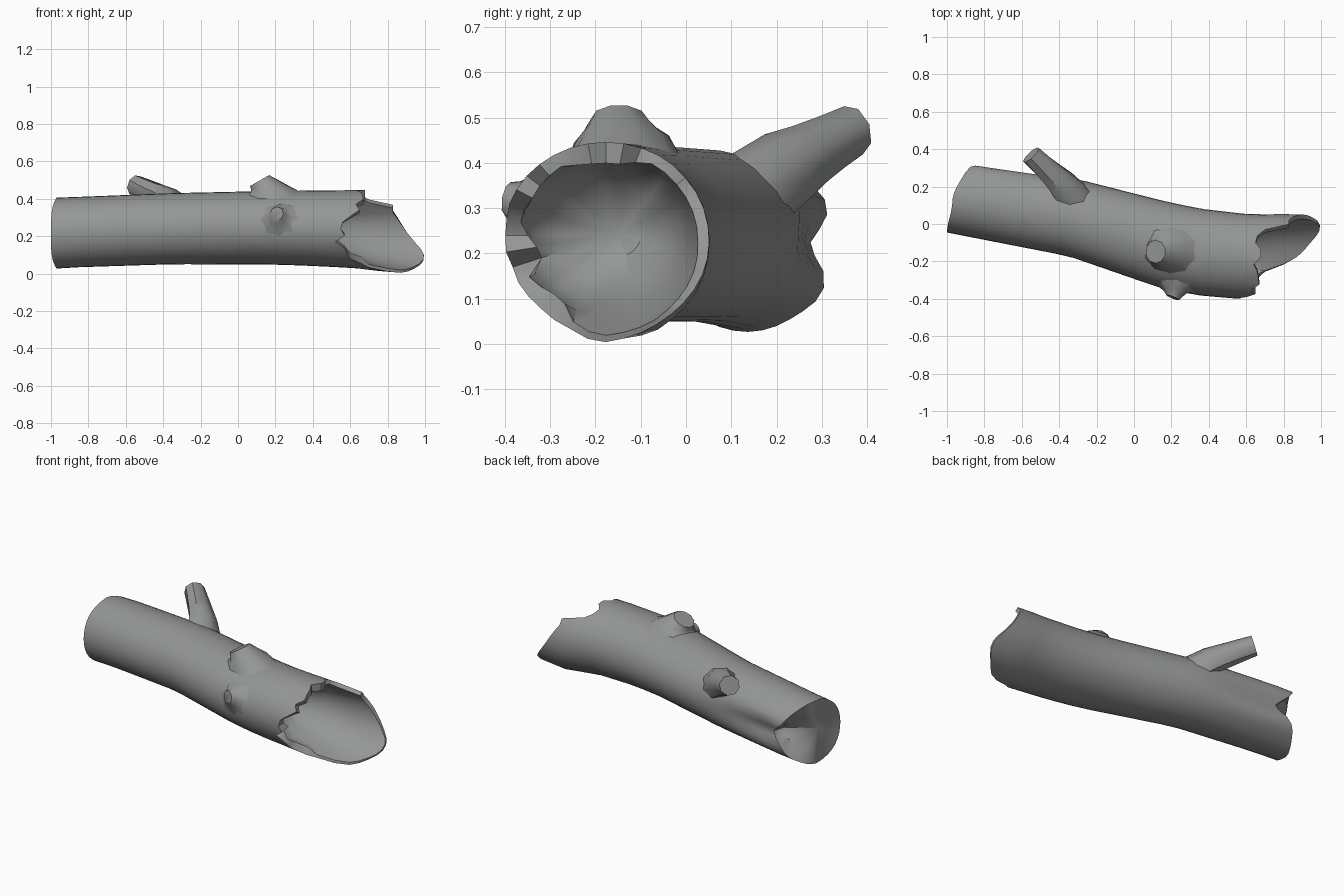
import bpy, bmesh
from math import sin, cos, atan2, degrees, radians, exp, pi
from mathutils import Vector

cube = bpy.data.objects.get("Cube")
if cube:
    bpy.data.objects.remove(cube)

# Single weathered wood colour
wood = bpy.data.materials.new("weathered grey wood")
wood.use_nodes = True
tint = (0.30, 0.31, 0.305, 1)
wood.diffuse_color = tint
bsdf = next(n for n in wood.node_tree.nodes if n.type == 'BSDF_PRINCIPLED')
bsdf.inputs["Base Color"].default_value = tint
bsdf.inputs["Roughness"].default_value = 0.9


def interp(table, x):
    """Linear lookup; the first column is the key."""
    if x <= table[0][0]:
        return table[0][1:]
    for a, b in zip(table, table[1:]):
        if x <= b[0]:
            t = (x - a[0]) / (b[0] - a[0])
            return [p + (q - p) * t for p, q in zip(a[1:], b[1:])]
    return table[-1][1:]


def bridge(bm, a, b):
    n = len(a)
    for i in range(n):
        bm.faces.new((a[i], a[(i + 1) % n], b[(i + 1) % n], b[i]))


def fan(bm, ring, tip):
    for i, v in enumerate(ring):
        bm.faces.new((v, ring[(i + 1) % len(ring)], tip))


def finish(bm, name, angle):
    bmesh.ops.recalc_face_normals(bm, faces=bm.faces)
    mesh = bpy.data.meshes.new(name)
    bm.to_mesh(mesh)
    bm.free()
    mesh.materials.append(wood)
    obj = bpy.data.objects.new(name, mesh)
    bpy.context.collection.objects.link(obj)
    bpy.ops.object.select_all(action='DESELECT')
    obj.select_set(True)
    bpy.context.view_layer.objects.active = obj
    bpy.ops.object.shade_smooth_by_angle(angle=radians(angle))


# Trunk spine: x, centre y, centre z, half width, half height
SPINE = [(-1, 0.14, 0.215, 0.185, 0.19), (-0.85, 0.125, 0.222, 0.2, 0.188),
         (-0.35, 0.04, 0.24, 0.212, 0.19), (0.15, -0.11, 0.245, 0.235, 0.196),
         (0.35, -0.15, 0.243, 0.232, 0.2), (0.62, -0.177, 0.238, 0.228, 0.208),
         (0.85, -0.177, 0.224, 0.23, 0.222), (1, -0.177, 0.224, 0.225, 0.205)]
# Torn rim: angle from the back side over the top, rim x
RIM = [(0, 0.9), (30, 0.83), (42, 0.83), (50, 0.7), (60, 0.66), (70, 0.65),
       (80, 0.68), (92, 0.68), (100, 0.64), (110, 0.66), (130, 0.67),
       (140, 0.63), (150, 0.65), (170, 0.56), (180, 0.55), (190, 0.57),
       (200, 0.52), (210, 0.57), (230, 0.6), (240, 0.66), (250, 0.7),
       (265, 0.85), (280, 0.91), (300, 0.97), (315, 1), (330, 0.98),
       (345, 0.94), (360, 0.9)]
# Wall thickness at the rim: angle, inner scale
WALL = [(0, 0.89), (60, 0.89), (80, 0.78), (105, 0.78), (120, 0.86),
        (150, 0.82), (170, 0.86), (190, 0.7), (200, 0.7), (210, 0.88),
        (230, 0.8), (240, 0.8), (250, 0.92), (300, 0.95), (360, 0.89)]
# Shallow groove along the back: x, depth, bulge of its lips
GROOVE = [(-0.75, 0.2, 0.05), (-0.55, 0.1, 0.03), (-0.3, 0, 0)]
SIDES = 36


def off_groove(deg):
    return (deg + 182) % 360 - 180


def trunk_point(x, deg, scale=1):
    cy, cz, ry, rz = interp(SPINE, x)
    a, off = radians(deg), off_groove(deg)
    depth, lip = interp(GROOVE, x)
    s = scale * (1 - depth * exp(-(off / 16) ** 2)
                 + lip * exp(-((abs(off) - 33) / 14) ** 2))
    return Vector((x, cy + ry * s * cos(a), cz + rz * s * sin(a)))


def closed_end(deg):
    a = radians(deg)
    notch = 0.07 * exp(-(off_groove(deg) / 18) ** 2)
    return -1 + 0.15 * max(0, cos(a)) ** 1.5 + 0.03 * abs(sin(a)) ** 4 + notch


# Hollow log: outer bark, torn rim, inner bowl
bm = bmesh.new()
angles = [360 * i / SIDES for i in range(SIDES)]
outer = []
for k in range(17):
    t = k / 16
    ring = []
    for d in angles:
        x0, x1 = closed_end(d), interp(RIM, d)[0]
        ring.append(bm.verts.new(trunk_point(x0 + (x1 - x0) * t, d)))
    outer.append(ring)
for a, b in zip(outer, outer[1:]):
    bridge(bm, a, b)
# Closed end, sunk in toward the back side
sunk = [bm.verts.new(trunk_point(-0.97 + 0.17 * max(0, cos(radians(d))) ** 2, d, 0.55))
        for d in angles]
bridge(bm, sunk, outer[0])
fan(bm, sunk, bm.verts.new((-0.965, 0.12, 0.23)))
previous = outer[-1]
for t, scale in [(0, 1), (0.3, 0.84), (0.6, 0.75), (0.85, 0.55), (1, 0.25)]:
    ring = []
    for d in angles:
        x = interp(RIM, d)[0]
        s = scale if t else interp(WALL, d)[0]
        ring.append(bm.verts.new(trunk_point(x + (0.42 - x) * t, d, s)))
    bridge(bm, previous, ring)
    previous = ring
fan(bm, previous, bm.verts.new((0.41, -0.15, 0.24)))
finish(bm, "hollow_log", 40)


def limb(name, base, tip, cap_normal, radii, sides=8):
    """Limb whose flared foot hugs the bark and whose tip is a slanted cut."""
    base, tip, normal = Vector(base), Vector(tip), Vector(cap_normal).normalized()
    cy, cz = interp(SPINE, base.x)[:2]
    outward = Vector((0, base.y - cy, base.z - cz)).normalized()
    bm = bmesh.new()
    previous = None
    for k, r in enumerate(radii):
        t = k / (len(radii) - 1)
        facing = outward.lerp(normal, t).normalized()
        u = facing.cross(Vector((1, 0, 0))).normalized()
        v = facing.cross(u)
        ring = []
        for i in range(sides):
            a = 2 * pi * i / sides
            p = base.lerp(tip, t) + r * (u * cos(a) + v * sin(a))
            if not previous:
                py, pz, ry, rz = interp(SPINE, p.x)
                p = trunk_point(p.x, degrees(atan2((p.z - pz) / rz, (p.y - py) / ry)), 0.985)
            ring.append(bm.verts.new(p))
        if previous:
            bridge(bm, previous, ring)
        previous = ring
    bm.faces.new(previous)
    finish(bm, name, 45)


# Broken limbs
limb("back_branch", (-0.34, 0.18, 0.37), (-0.55, 0.37, 0.472), (-0.6, 0.65, 0.25),
     (0.105, 0.086, 0.072, 0.063, 0.057))
limb("top_stub", (0.195, -0.14, 0.43), (0.115, -0.148, 0.497), (-0.5, 0, 0.87),
     (0.145, 0.105, 0.08, 0.062), 10)
limb("front_stub", (0.225, -0.34, 0.29), (0.207, -0.393, 0.32), (-0.35, -0.9, 0.15),
     (0.11, 0.07, 0.05, 0.038))
